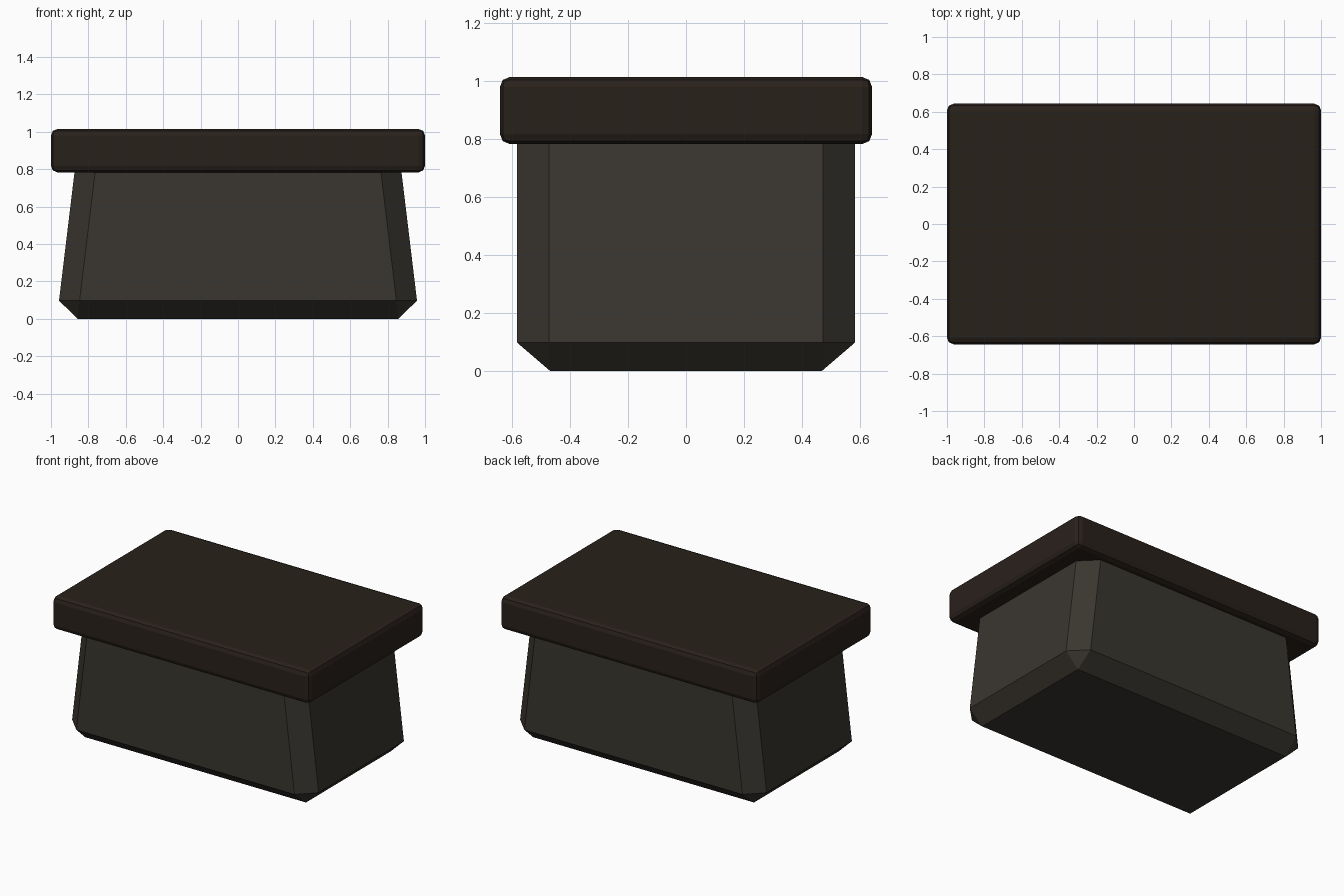
import bpy, bmesh

if "Cube" in bpy.data.objects:
    bpy.data.objects.remove(bpy.data.objects["Cube"])


def paint(obj, name, color):
    mat = bpy.data.materials.new(name)
    mat.diffuse_color = color
    mat.use_nodes = True
    mat.node_tree.nodes["Principled BSDF"].inputs["Base Color"].default_value = mat.diffuse_color
    obj.data.materials.append(mat)


def octagon(bm, hx, hy, cut, z):
    pts = [(hx, hy - cut), (hx - cut, hy), (cut - hx, hy), (-hx, hy - cut),
           (-hx, cut - hy), (cut - hx, -hy), (hx - cut, -hy), (hx, cut - hy)]
    return [bm.verts.new((x, y, z)) for x, y in pts]


# Tapered body: chamfered corners and a bevelled foot ending in a rectangle
bm = bmesh.new()
foot = [bm.verts.new((sx * 0.857, sy * 0.47, 0))
        for sx, sy in ((1, 1), (-1, 1), (-1, -1), (1, -1))]
low = octagon(bm, 0.957, 0.583, 0.11, 0.097)
high = octagon(bm, 0.865, 0.583, 0.11, 0.86)
bm.faces.new(foot[::-1])
bm.faces.new(high)
for i in range(8):
    j = (i + 1) % 8
    bm.faces.new((low[i], low[j], high[j], high[i]))
for k in range(4):
    a, b, c = low[2 * k], low[2 * k + 1], low[(2 * k + 2) % 8]
    bm.faces.new((foot[k], b, a))
    bm.faces.new((foot[k], foot[(k + 1) % 4], c, b))
bmesh.ops.recalc_face_normals(bm, faces=bm.faces)
mesh = bpy.data.meshes.new("box_body")
bm.to_mesh(mesh)
bm.free()
body = bpy.data.objects.new("box_body", mesh)
bpy.context.collection.objects.link(body)
paint(body, "dark_stone", (0.042, 0.037, 0.029, 1))

# Overhanging lid slab with softened edges
bpy.ops.mesh.primitive_cube_add(size=1, location=(0, 0, 0.899))
lid = bpy.context.object
lid.name = "lid"
lid.scale = (2.0, 1.286, 0.232)
bpy.ops.object.transform_apply(location=False, rotation=False, scale=True)
bevel = lid.modifiers.new("soft_edges", "BEVEL")
bevel.width = 0.035
bevel.segments = 2
paint(lid, "dark_wood", (0.022, 0.015, 0.011, 1))
